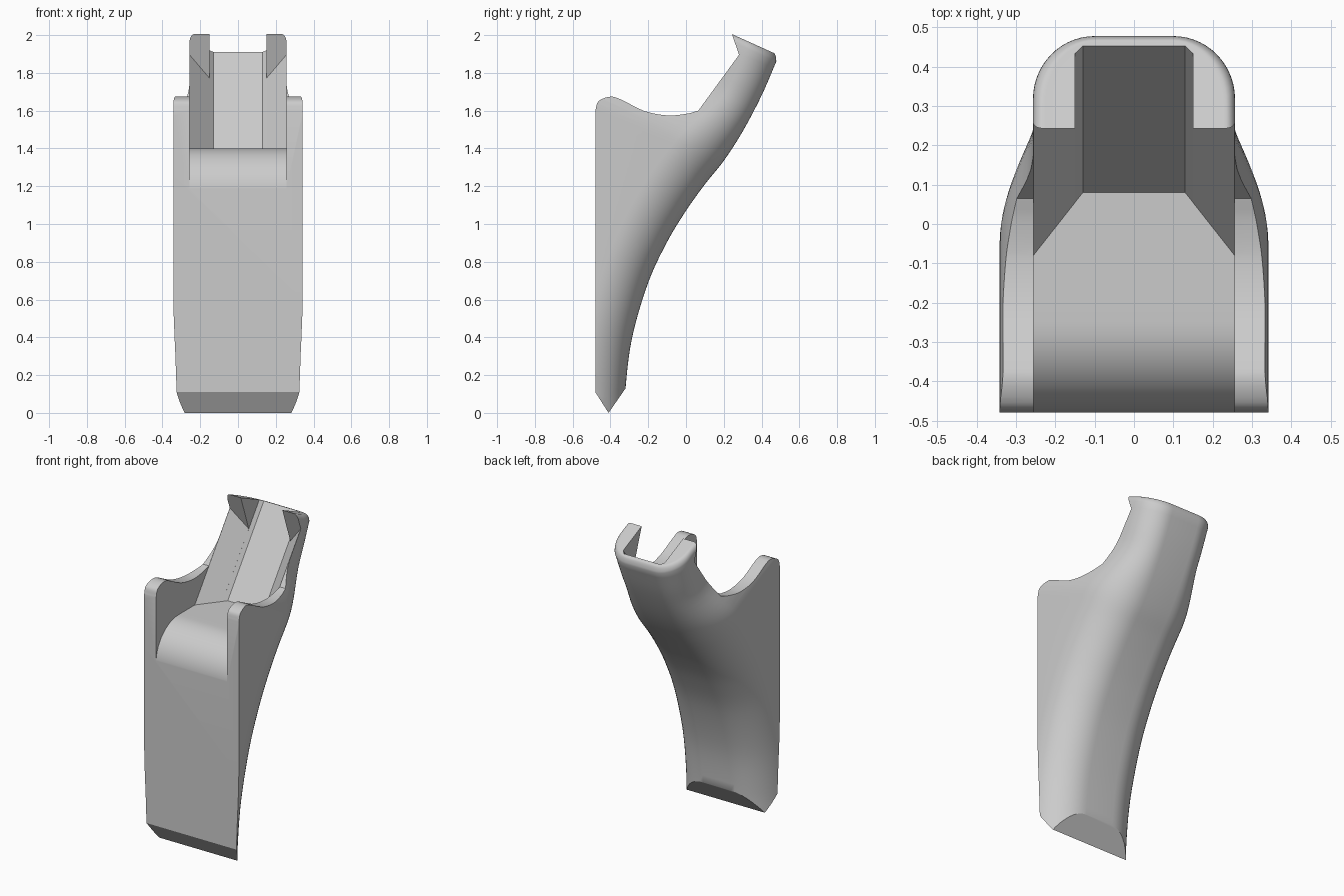
import bpy, bmesh, math
from mathutils import Vector

cube = bpy.data.objects.get("Cube")
if cube:
    bpy.data.objects.remove(cube, do_unlink=True)


def spline(pts, steps):
    """Smooth curve through 2D points (Catmull-Rom)."""
    p = [Vector(q) for q in pts]
    p = [2 * p[0] - p[1]] + p + [2 * p[-1] - p[-2]]
    out = []
    for a, b, c, d in zip(p, p[1:], p[2:], p[3:]):
        for i in range(steps):
            t = i / steps
            out.append(0.5 * (2 * b + (c - a) * t + (2 * a - 5 * b + 4 * c - d) * t * t
                              + (3 * b - a - 3 * c + d) * t ** 3))
    return out + [p[-2]]


def smoothstep(lo, hi, v):
    t = min(max((v - lo) / (hi - lo), 0), 1)
    return t * t * (3 - 2 * t)


def loft(name, rings):
    """Solid skinned over rings of equal length, capped at both ends."""
    bm = bmesh.new()
    loops = [[bm.verts.new(co) for co in ring] for ring in rings]
    n = len(loops[0])
    for a, b in zip(loops, loops[1:]):
        for i in range(n):
            j = (i + 1) % n
            bm.faces.new((a[i], a[j], b[j], b[i]))
    bm.faces.new(loops[0])
    bm.faces.new(loops[-1])
    bmesh.ops.recalc_face_normals(bm, faces=bm.faces)
    mesh = bpy.data.meshes.new(name)
    bm.to_mesh(mesh)
    bm.free()
    obj = bpy.data.objects.new(name, mesh)
    bpy.context.collection.objects.link(obj)
    return obj


def side_prism(name, profile, half):
    return loft(name, [[(x, y, z) for y, z in profile] for x in (-half, half)])


def boolean(target, cutter, operation):
    cutter.hide_render = True
    mod = target.modifiers.new(cutter.name, "BOOLEAN")
    mod.operation, mod.solver, mod.object = operation, "EXACT", cutter
    bpy.context.view_layer.objects.active = target
    bpy.ops.object.modifier_apply(modifier=mod.name)
    bpy.data.objects.remove(cutter, do_unlink=True)


# Body: D-shaped sections that tilt and narrow along the curved spine
def section(y, z, inset=0.0):
    slope = 0.45 * smoothstep(0.3, 1.3, z)
    neck = smoothstep(1.33, 1.65, z)
    half = 0.342 - 0.085 * neck - inset
    depth = 0.25 - 0.09 * neck
    flat, front = 0.1, -0.6
    side = [(half, front)]
    for i in range(15):
        a = math.pi / 2 * i / 14
        side.append((flat + (half - flat) * math.cos(a), y - depth + depth * math.sin(a)))
    outline = side + [(-x, v) for x, v in reversed(side)]
    return [(x, v, z + slope * (y - v)) for x, v in outline]


spine = spline([(-0.325, -0.06), (-0.32, 0.13), (-0.285, 0.4), (-0.2, 0.69), (-0.1, 0.905),
                (0, 1.07), (0.1, 1.21), (0.2, 1.335), (0.3, 1.49), (0.4, 1.68), (0.478, 1.86)], 5)
rings = [section(y, z) for y, z in spine]
# Rounded rim at the top of the neck
for i in range(1, 7):
    a = math.pi / 2 * i / 6
    drop = 1 - math.cos(a)
    rings.append(section(0.478 - 0.015 * drop, 1.86 + 0.046 * math.sin(a), 0.03 * drop))
body = loft("cradle_bracket", rings)

# Side outline: pointed foot, saddle-shaped wall tops, slanted neck face
saddle = spline([(-0.48, 1.6), (-0.463, 1.65), (-0.4, 1.674), (-0.34, 1.657), (-0.22, 1.598),
                 (-0.1, 1.575), (0, 1.583), (0.065, 1.6)], 5)
outline = [(-0.41, 0), (-0.48, 0.11)] + [tuple(p) for p in saddle]
outline += [(0.281, 1.896), (0.21, 2.1), (0.8, 2.1), (0.8, 1.6), (-0.32, 0.13)]
boolean(body, side_prism("side_outline", outline, 0.6), "INTERSECT")

# Slot between the walls, with a rounded front lip
lip = [(-0.25 - 0.231 * math.cos(a), 1.17 + 0.23 * math.sin(a))
       for a in (math.pi / 2 * i / 14 for i in range(15))]
slot = [(-0.6, 1.17)] + lip + [(-0.13, 1.4), (0.2, 1.86), (0.2, 2.2), (-0.6, 2.2)]
boolean(body, side_prism("slot_cutter", slot, 0.256), "DIFFERENCE")


# Channel along the neck: the wide part stops under the ears
RISE = 1.37


def channel(name, half_outline, reach):
    base = half_outline + [(-x, y) for x, y in reversed(half_outline)]
    top = []
    for x, y in base:
        t = reach(y)
        top.append((x, y + t, 1.4 + RISE * t))
    return loft(name, [[(x, y, 1.4) for x, y in base], top])


boolean(body, channel("wide_channel_cutter", [(0.256, -0.2), (0.256, -0.08), (0.13, 0.08)],
                      lambda y: (0.455 - y) / (1 + 0.35 * RISE)), "DIFFERENCE")
# Narrow part runs between the ears and out of the top
boolean(body, channel("ear_gap_cutter", [(0.15, -0.2), (0.15, 0.055), (0.13, 0.08)],
                      lambda y: 0.7), "DIFFERENCE")

# Smooth shading with crisp cut edges
bpy.ops.object.select_all(action="DESELECT")
body.select_set(True)
bpy.context.view_layer.objects.active = body
bpy.ops.object.shade_smooth_by_angle(angle=math.radians(30))
